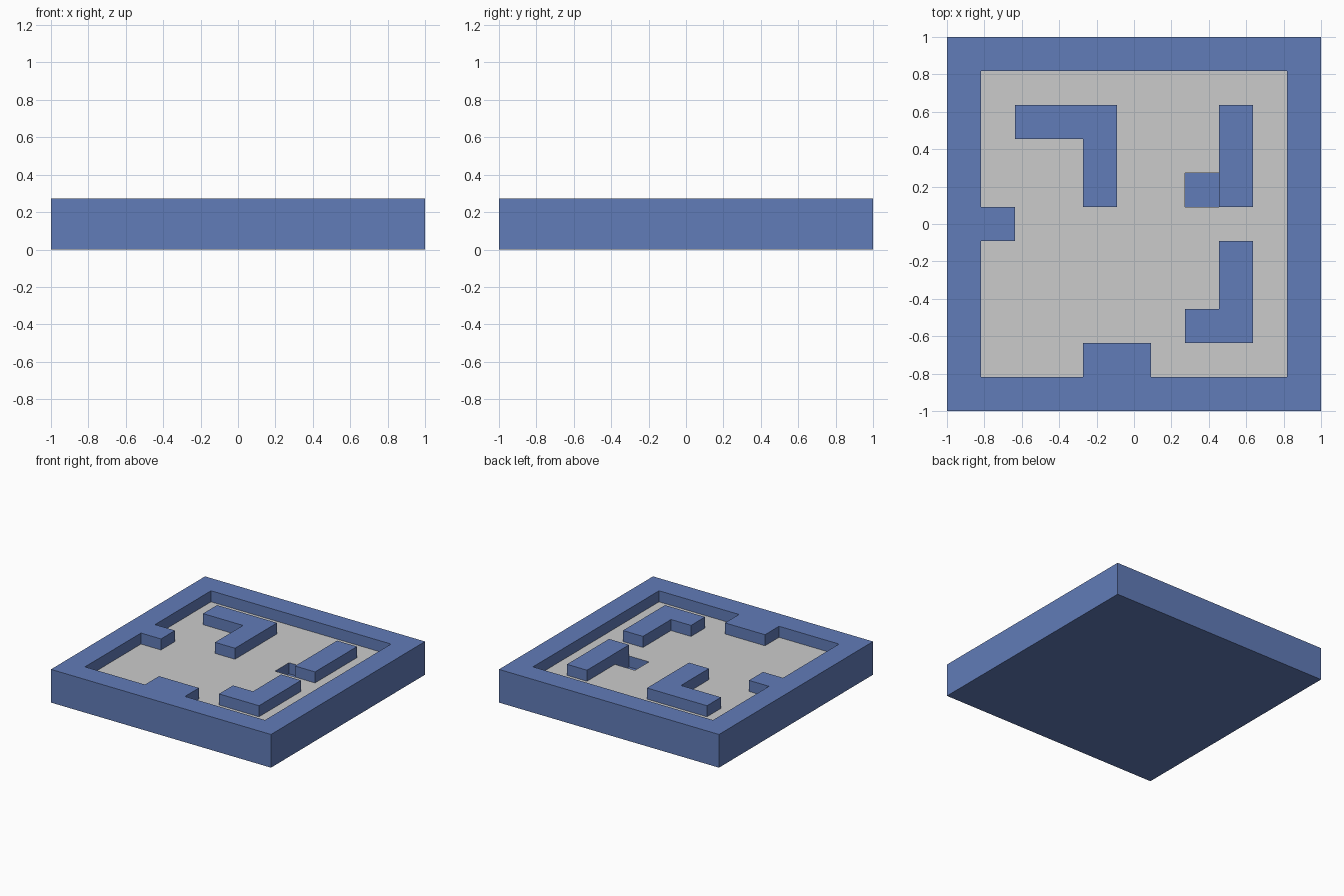
import bpy, bmesh
from mathutils import Vector

if "Cube" in bpy.data.objects:
    bpy.data.objects.remove(bpy.data.objects["Cube"])

# Plan seen from the top, back row first: # raised wall, . grey floor, o sunken pit
PLAN = ["###########",
        "#.........#",
        "#.###...#.#",
        "#...#...#.#",
        "#...#..o#.#",
        "##........#",
        "#.......#.#",
        "#.......#.#",
        "#......##.#",
        "#...##....#",
        "###########"]
LAYERS = {"#": 3, ".": 2, "o": 1}
N = len(PLAN)
CELL, STEP = 2 / N, 1 / N      # each layer is half a cell tall


def layers_at(i, j):
    if 0 <= i < N and 0 <= j < N:
        return LAYERS[PLAN[N - 1 - j][i]]
    return 0


def filled(i, j, k):
    return 0 <= k < layers_at(i, j)


def add_face(bm, centre, n):
    u = Vector((n.y, n.z, n.x))
    v = n.cross(u)
    verts = []
    for a, b in ((-1, -1), (1, -1), (1, 1), (-1, 1)):
        p = centre + (n + a * u + b * v) / 2
        verts.append(bm.verts.new((p.x * CELL - 1, p.y * CELL - 1, p.z * STEP)))
    bm.faces.new(verts)


def finish(bm, name, material=None):
    bmesh.ops.remove_doubles(bm, verts=bm.verts[:], dist=1e-4)
    bmesh.ops.dissolve_limit(bm, angle_limit=0.01, verts=bm.verts[:], edges=bm.edges[:])
    mesh = bpy.data.meshes.new(name)
    bm.to_mesh(mesh)
    bm.free()
    if material:
        mesh.materials.append(material)
    bpy.context.collection.objects.link(bpy.data.objects.new(name, mesh))


blue = bpy.data.materials.new("blue")
blue.diffuse_color = (0.12, 0.2, 0.48, 1)
blue.use_nodes = True
blue.node_tree.nodes["Principled BSDF"].inputs["Base Color"].default_value = blue.diffuse_color

# Outer skin of the stepped block; the tops of floor cells go to the grey floor
tray, floor = bmesh.new(), bmesh.new()
DIRECTIONS = [Vector(d) for d in ((1, 0, 0), (-1, 0, 0), (0, 1, 0),
                                  (0, -1, 0), (0, 0, 1), (0, 0, -1))]
for i in range(N):
    for j in range(N):
        for k in range(layers_at(i, j)):
            for n in DIRECTIONS:
                if filled(i + int(n.x), j + int(n.y), k + int(n.z)):
                    continue
                is_floor = n.z > 0 and layers_at(i, j) == 2
                add_face(floor if is_floor else tray,
                         Vector((i + 0.5, j + 0.5, k + 0.5)), n)

finish(tray, "walled_tray", blue)
finish(floor, "maze_floor")
